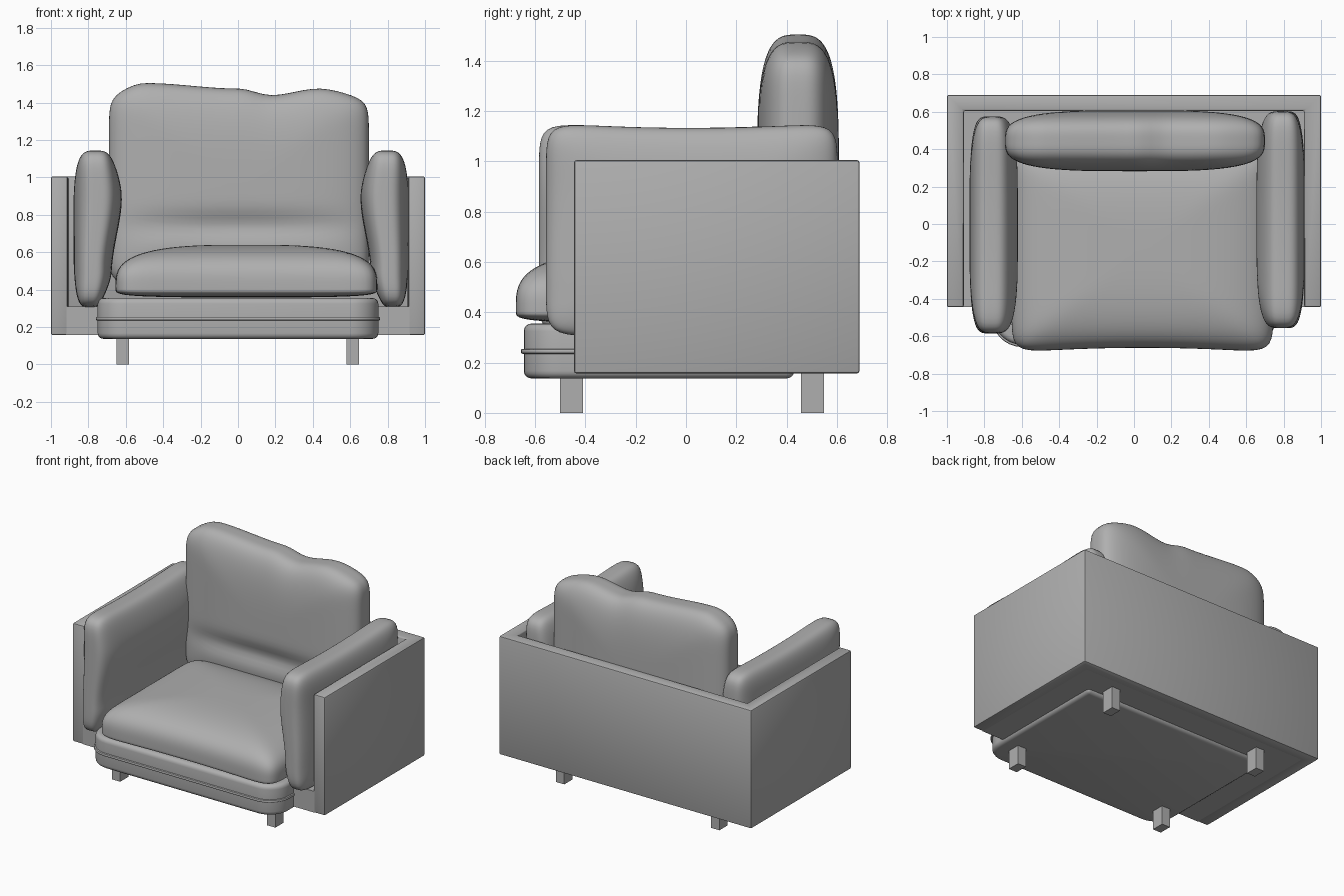
import bpy, bmesh, math
from mathutils import Vector

if "Cube" in bpy.data.objects:
    bpy.data.objects.remove(bpy.data.objects["Cube"])

# Mid grey used on every part
GREY = bpy.data.materials.new("mid_grey")
GREY.diffuse_color = (0.43, 0.43, 0.43, 1)
GREY.use_nodes = True
GREY.node_tree.nodes["Principled BSDF"].inputs["Base Color"].default_value = GREY.diffuse_color


def finish(bm, name, angle=40):
    bmesh.ops.recalc_face_normals(bm, faces=bm.faces[:])
    me = bpy.data.meshes.new(name)
    bm.to_mesh(me)
    bm.free()
    me.materials.append(GREY)
    ob = bpy.data.objects.new(name, me)
    bpy.context.collection.objects.link(ob)
    bpy.ops.object.select_all(action='DESELECT')
    ob.select_set(True)
    bpy.context.view_layer.objects.active = ob
    bpy.ops.object.shade_smooth_by_angle(angle=math.radians(angle))
    return ob


def prism(name, outline, z0, z1, bevel=0.0, segments=2):
    """Extrude a plan outline from z0 to z1 and round its sharp edges."""
    bm = bmesh.new()
    face = bm.faces.new([bm.verts.new((x, y, z0)) for x, y in outline])
    top = bmesh.ops.extrude_face_region(bm, geom=[face])['geom']
    bmesh.ops.translate(bm, vec=(0, 0, z1 - z0),
                        verts=[g for g in top if isinstance(g, bmesh.types.BMVert)])
    bmesh.ops.recalc_face_normals(bm, faces=bm.faces[:])
    if bevel:
        sharp = [e for e in bm.edges if e.calc_face_angle(0) > 0.6]
        bmesh.ops.bevel(bm, geom=sharp, offset=bevel, segments=segments,
                        profile=0.5, affect='EDGES')
    return finish(bm, name)


def rect(x0, x1, y0, y1):
    return [(x0, y0), (x1, y0), (x1, y1), (x0, y1)]


def round_front(w, y0, y1, r, n=8):
    """Rectangle outline with its two front corners rounded."""
    pts = [(w, y1), (-w, y1)]
    for cx, start in ((-w + r, math.pi), (w - r, 1.5 * math.pi)):
        for i in range(n + 1):
            a = start + 0.5 * math.pi * i / n
            pts.append((cx + r * math.cos(a), y0 + r + r * math.sin(a)))
    return pts


def cushion(name, axis, p, q, shape, cuts=31):
    """Soft pillow: cube grid pulled to a rounded slab (thin along axis), then shaped."""
    bm = bmesh.new()
    bmesh.ops.create_cube(bm, size=2)
    bmesh.ops.subdivide_edges(bm, edges=bm.edges[:], cuts=cuts, use_grid_fill=True)
    a, b = [i for i in range(3) if i != axis]
    for v in bm.verts:
        c = v.co
        flat = (abs(c[a]) ** p + abs(c[b]) ** p) ** (1 / p)
        full = (flat ** q + abs(c[axis]) ** q) ** (1 / q)
        v.co = Vector(shape(*(c / full)))
    return finish(bm, name, 60)


def lerp(table, t):
    for (a, fa), (b, fb) in zip(table, table[1:]):
        if t <= b:
            k = min(max((t - a) / (b - a), 0), 1)
            k = k * k * (3 - 2 * k)
            return fa + (fb - fa) * k
    return table[-1][1]


# Outer shell: two sides and back in one U, plus the floor between them
prism("frame_shell", [(-1, -0.445), (-0.91, -0.445), (-0.91, 0.605), (0.91, 0.605),
                      (0.91, -0.445), (1, -0.445), (1, 0.69), (-1, 0.69)],
      0.157, 1.005, 0.01)
prism("frame_floor", rect(-0.92, 0.92, -0.444, 0.62), 0.158, 0.31)

# Upholstered seat base with a piping line around it
prism("seat_base", round_front(0.75, -0.645, 0.43, 0.15), 0.137, 0.355, 0.03, 4)
prism("base_piping", round_front(0.76, -0.657, 0.42, 0.16), 0.235, 0.255, 0.008)

# Legs
for sx, side in ((-1, "left"), (1, "right")):
    for y, end in ((-0.455, "front"), (0.503, "back")):
        x = 0.615 * sx - 0.001
        prism(f"{end}_{side}_leg", rect(x - 0.033, x + 0.033, y - 0.046, y + 0.046),
              0, 0.16)


# Seat cushion: flat bottom, crowned top, slightly hollow front edge
def seat_shape(u, v, w):
    x = 0.045 + 0.7 * u
    y = -0.14 + 0.55 * v
    if v < 0:
        y += 0.028 * (1 - u * u) * v * v
    return x, y, 0.42 + (0.22 * w if w > 0 else -0.062 * abs(w) ** 0.5)


cushion("seat_cushion", 2, 12, 3.0, seat_shape)

# Back cushion: lumpy top edge and a soft crease across the lower front
TOP = [(-0.7, 1.46), (-0.5, 1.505), (0.0, 1.475), (0.18, 1.44), (0.43, 1.475), (0.7, 1.435)]


def back_shape(u, v, w):
    x = 0.005 + 0.695 * u
    z = 0.95 + w * (lerp(TOP, x) - 0.95 if w > 0 else 0.53)
    y = 0.445 + 0.163 * v
    if v < 0:
        y -= v * 0.035 * math.exp(-((z - 0.74) / 0.07) ** 2) * (1 - u * u)
    return x, y, z


cushion("back_cushion", 1, 12, 3.3, back_shape)


# Arm cushions: fuller toward the top on the inner face, slight dip along the top
def arm_shape(s, dx, dy):
    def shape(u, v, w):
        z = 0.73 + 0.425 * w
        if w > 0:
            z -= 0.022 * (1 - v * v) * w
        inner = lerp([(0.3, 0.705), (0.5, 0.672), (0.9, 0.62), (1.15, 0.645)], z)
        mid, half = (0.88 + inner) / 2, (0.88 - inner) / 2
        return s * (mid + half * u) + dx, dy + 0.58 * v, z
    return shape


cushion("left_arm_cushion", 0, 11, 3.6, arm_shape(-1, 0, -0.005))
cushion("right_arm_cushion", 0, 11, 3.6, arm_shape(1, 0.034, 0.023))
